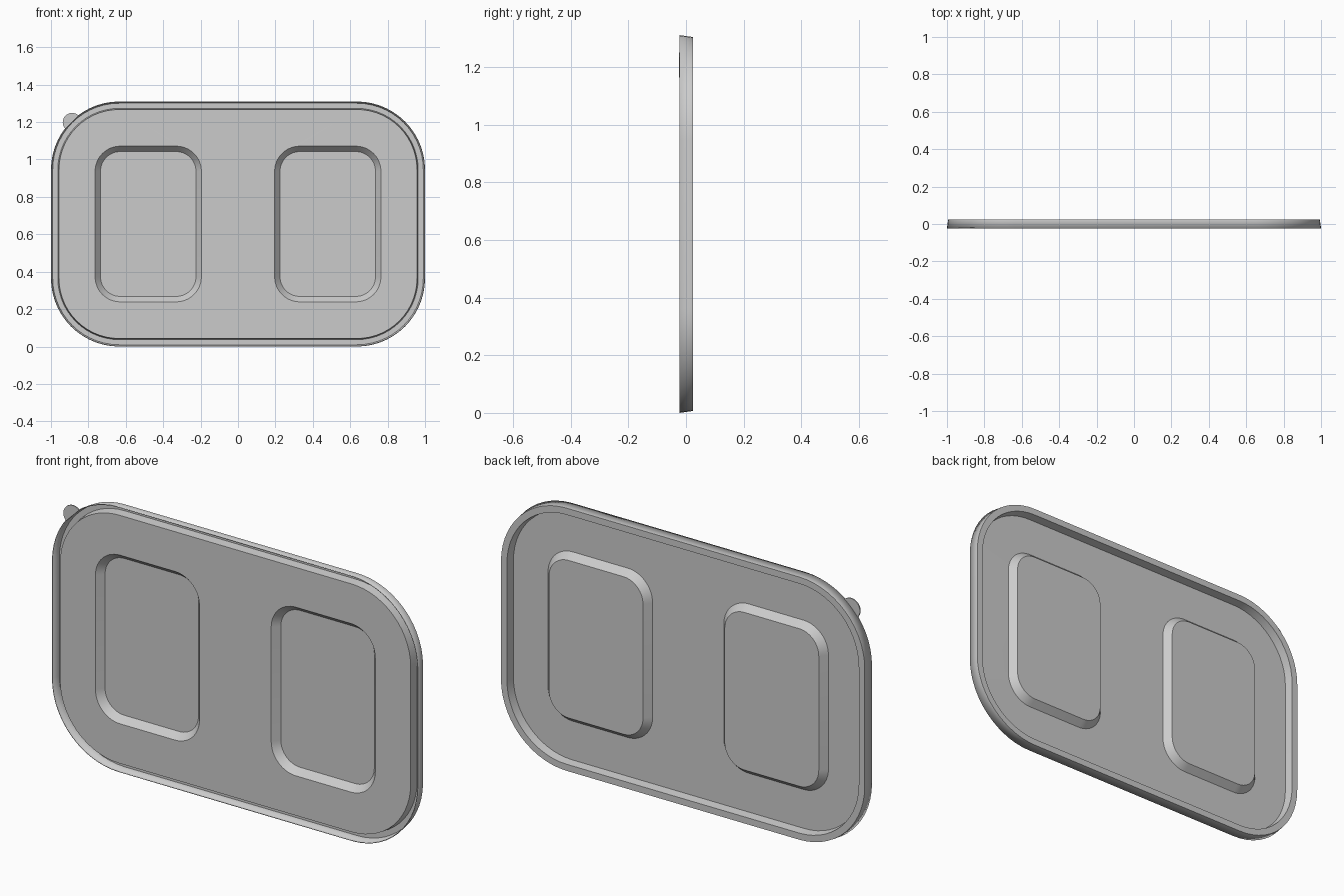
import bpy, bmesh
from math import sin, cos, pi, radians

if "Cube" in bpy.data.objects:
    bpy.data.objects.remove(bpy.data.objects["Cube"], do_unlink=True)

grey = bpy.data.materials.new("plain_grey")
grey.use_nodes = True
colour = (0.6, 0.6, 0.6, 1)
grey.diffuse_color = colour
grey.node_tree.nodes["Principled BSDF"].inputs["Base Color"].default_value = colour

MID_Z = 0.655
STEPS = 14


def rounded_loop(bm, cx, half_w, half_h, radius, y):
    """Ring of vertices around a rounded rectangle in the xz plane."""
    ring = []
    for k, (sx, sz) in enumerate([(1, 1), (-1, 1), (-1, -1), (1, -1)]):
        for i in range(STEPS + 1):
            a = (k + i / STEPS) * pi / 2
            ring.append(bm.verts.new((cx + sx * (half_w - radius) + radius * cos(a), y,
                                      MID_Z + sz * (half_h - radius) + radius * sin(a))))
    return ring


def bridge(bm, a, b):
    for i in range(len(a)):
        j = (i + 1) % len(a)
        bm.faces.new((a[i], a[j], b[j], b[i]))


def ring_edges(bm, ring):
    edges = []
    for i, v in enumerate(ring):
        pair = (v, ring[(i + 1) % len(ring)])
        edges.append(bm.edges.get(pair) or bm.edges.new(pair))
    return edges


def finish(bm, name):
    bmesh.ops.recalc_face_normals(bm, faces=bm.faces[:])
    mesh = bpy.data.meshes.new(name)
    bm.to_mesh(mesh)
    bm.free()
    mesh.materials.append(grey)
    obj = bpy.data.objects.new(name, mesh)
    bpy.context.collection.objects.link(obj)
    bpy.ops.object.select_all(action='DESELECT')
    obj.select_set(True)
    bpy.context.view_layer.objects.active = obj
    bpy.ops.object.shade_smooth_by_angle(angle=radians(25))
    return obj


# Lid sheet: outer wall, channel floor and step up to the panel (inset, y)
bm = bmesh.new()
rim = [(0.002, -0.023), (0.008, 0.023), (0.038, 0.023), (0.044, -0.019)]
rings = [rounded_loop(bm, 0, 1 - d, MID_Z - d, 0.365 - d, y) for d, y in rim]
for a, b in zip(rings, rings[1:]):
    bridge(bm, a, b)
panel_edges = ring_edges(bm, rings[-1])

# Two pockets pressed into the panel
for side in (-1, 1):
    mouth = rounded_loop(bm, side * 0.48, 0.285, 0.417, 0.135, -0.019)
    floor = rounded_loop(bm, side * 0.48, 0.256, 0.388, 0.106, 0.015)
    bridge(bm, mouth, floor)
    bm.faces.new(floor)
    panel_edges += ring_edges(bm, mouth)

# Panel surface between the rim and the pockets
bmesh.ops.triangle_fill(bm, use_beauty=True, use_dissolve=False,
                        edges=panel_edges, normal=(0, -1, 0))
lid = finish(bm, "lid_sheet")
thick = lid.modifiers.new("sheet_thickness", 'SOLIDIFY')
thick.thickness = 0.004
thick.offset = 0

# Half-round pull tab on the upper corner
bm = bmesh.new()
outline = []
for i in range(21):
    a = pi / 4 + pi * i / 20
    outline.append(bm.verts.new((-0.887 + 0.05 * cos(a), -0.024, 1.199 + 0.05 * sin(a))))
face = bm.faces.new(outline)
back = bmesh.ops.extrude_face_region(bm, geom=[face])
bmesh.ops.translate(bm, vec=(0, 0.006, 0),
                    verts=[v for v in back["geom"] if isinstance(v, bmesh.types.BMVert)])
finish(bm, "pull_tab")
